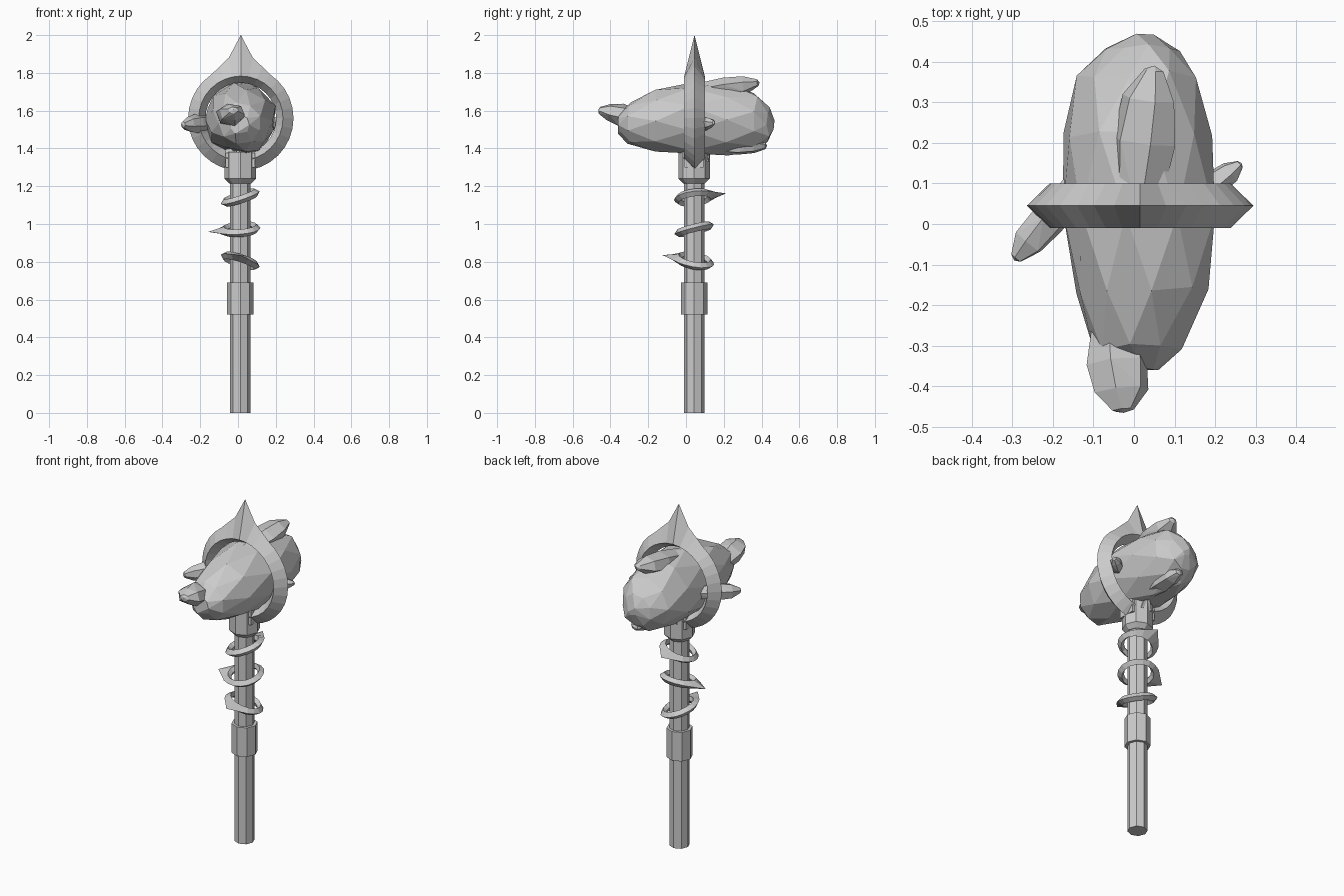
import bpy, bmesh, math, random
from mathutils import Vector, Matrix

if "Cube" in bpy.data.objects:
    bpy.data.objects.remove(bpy.data.objects["Cube"])

AX, AY = 0.012, 0.043   # shaft axis


def finish(name, bm):
    bmesh.ops.recalc_face_normals(bm, faces=bm.faces)
    me = bpy.data.meshes.new(name)
    bm.to_mesh(me)
    bm.free()
    ob = bpy.data.objects.new(name, me)
    bpy.context.collection.objects.link(ob)
    return ob


def lathe(name, profile, sides=8):
    """Capped turned solid around the shaft axis from (radius, z) pairs."""
    bm = bmesh.new()
    rows = [[bm.verts.new((AX + r * math.cos(math.tau * i / sides),
                           AY + r * math.sin(math.tau * i / sides), z))
             for i in range(sides)] for r, z in profile]
    for a, b in zip(rows, rows[1:]):
        for i in range(sides):
            j = (i + 1) % sides
            bm.faces.new((a[i], a[j], b[j], b[i]))
    bm.faces.new(rows[0])
    bm.faces.new(rows[-1])
    return finish(name, bm)


def spiked_ring(name, center, spike, normal, radius, n=32):
    """Diamond-section ring whose outer edge is drawn out to one spike."""
    flare = {0: 1.58, 1: 1.17, 2: 1.06}
    x = Vector(spike).normalized()
    z = Vector(normal).normalized()
    y = z.cross(x)
    bm = bmesh.new()
    rows = []
    for i in range(n):
        t = math.tau * i / n
        d = x * math.cos(t) + y * math.sin(t)
        out = flare.get(min(i, n - i), 1.0)
        rows.append([bm.verts.new(Vector(center) + (d * r + z * h) * radius)
                     for r, h in ((out, 0), (0.80, 0.195), (0.67, 0), (0.80, -0.195))])
    for i in range(n):
        a, b = rows[i], rows[(i + 1) % n]
        for k in range(4):
            m = (k + 1) % 4
            bm.faces.new((a[k], a[m], b[m], b[k]))
    return finish(name, bm)


def hull(name, pts, angle):
    """Faceted stone: convex hull with near-flat facets merged."""
    bm = bmesh.new()
    for p in pts:
        bm.verts.new(p)
    res = bmesh.ops.convex_hull(bm, input=bm.verts)
    loose = [v for v in bm.verts if not v.link_faces]
    bmesh.ops.delete(bm, geom=loose, context='VERTS')
    bmesh.ops.dissolve_limit(bm, angle_limit=math.radians(angle),
                             verts=bm.verts, edges=bm.edges)
    return finish(name, bm)


def crystal(name, start, end, wide, high, seed, sides=6):
    """Stubby crystal from start to end with a blunt, off-centre tip."""
    rnd = random.Random(seed)
    a, b = Vector(start), Vector(end)
    d = (b - a).normalized()
    side = d.cross(Vector((0, 0, 1))).normalized()
    up = side.cross(d)
    pts = [b]
    for t, s in ((0, 0.7), (0.5, 1.0), (0.78, 0.82), (0.97, 0.33)):
        for i in range(sides):
            q = math.tau * i / sides + 0.3
            k = s * rnd.uniform(0.88, 1.08)
            pts.append(a.lerp(b, t) + side * math.cos(q) * wide * k
                       + up * math.sin(q) * high * k)
    return hull(name, pts, 6)


# Shaft, grip and head socket
lathe("shaft", [(0.054, 0), (0.054, 1.25)])
lathe("grip_band", [(0.07, 0.52), (0.07, 0.69)])
lathe("head_socket", [(0.058, 1.215), (0.083, 1.24), (0.083, 1.38)])

# Socket prongs holding the stone
for label, sx in (("left", -1), ("right", 1)):
    cx = AX + sx * 0.05
    hull(label + "_prong",
         [(cx + u * 0.028, AY + v * 0.05, z) for u in (-1, 1) for v in (-1, 1)
          for z in (1.30, 1.375)] + [(AX + sx * 0.075, AY, 1.42)], 1)
hull("back_prong", [(AX + u * 0.035, AY + v, 1.33) for u in (-1, 1) for v in (0.03, 0.075)]
     + [(AX, AY + 0.09, 1.45)], 1)

# Large spiked hoop and three tilted hoops (plane slopes a along x, b along y)
spiked_ring("head_hoop", (0.015, 0.045, 1.56), (0, 0, 1), (0, 1, 0), 0.279)
for name, z, a, b, dx, dy in (("upper_hoop", 1.14, 0.33, 0.13, 0, 1),
                              ("middle_hoop", 0.972, 0.08, 0.25, -1, 0),
                              ("lower_hoop", 0.805, -0.32, -0.18, 0, -1)):
    spiked_ring(name, (AX, AY, z), (dx, dy, a * dx + b * dy), (-a, -b, 1), 0.108, 16)

# Main stone: sections along y as (y, x0, x1, z0, z1)
rnd = random.Random(4)
pts = []
sections = [(-0.35, -0.04, 0.06, 1.47, 1.58), (-0.30, -0.10, 0.12, 1.425, 1.64),
            (-0.16, -0.145, 0.175, 1.38, 1.71), (0.03, -0.175, 0.20, 1.37, 1.745),
            (0.22, -0.175, 0.195, 1.365, 1.74), (0.37, -0.135, 0.16, 1.39, 1.695),
            (0.435, -0.07, 0.11, 1.43, 1.62), (0.463, 0.0, 0.05, 1.5, 1.56)]
for s, (y, x0, x1, z0, z1) in enumerate(sections):
    for i in range(9):
        q = math.tau * (i + 0.5 * (s % 2)) / 9
        k = rnd.uniform(0.97, 1.06)
        pts.append(((x0 + x1) / 2 + (x1 - x0) / 2 * k * math.cos(q),
                    y + rnd.uniform(-0.012, 0.008),
                    (z0 + z1) / 2 + (z1 - z0) / 2 * k * math.sin(q)))
hull("main_stone", pts, 10)

# Smaller crystals growing from the stone
crystal("front_crystal", (-0.05, -0.22, 1.55), (-0.025, -0.465, 1.605), 0.082, 0.06, 1)
crystal("top_crystal", (0.0, 0.02, 1.69), (0.05, 0.39, 1.75), 0.08, 0.06, 2)
crystal("left_crystal", (-0.13, 0.11, 1.54), (-0.295, -0.09, 1.525), 0.05, 0.05, 3)
crystal("right_crystal", (0.14, 0.05, 1.53), (0.265, 0.15, 1.535), 0.035, 0.036, 5)
crystal("under_crystal", (0.02, 0.12, 1.42), (0.04, 0.43, 1.415), 0.07, 0.055, 6)
